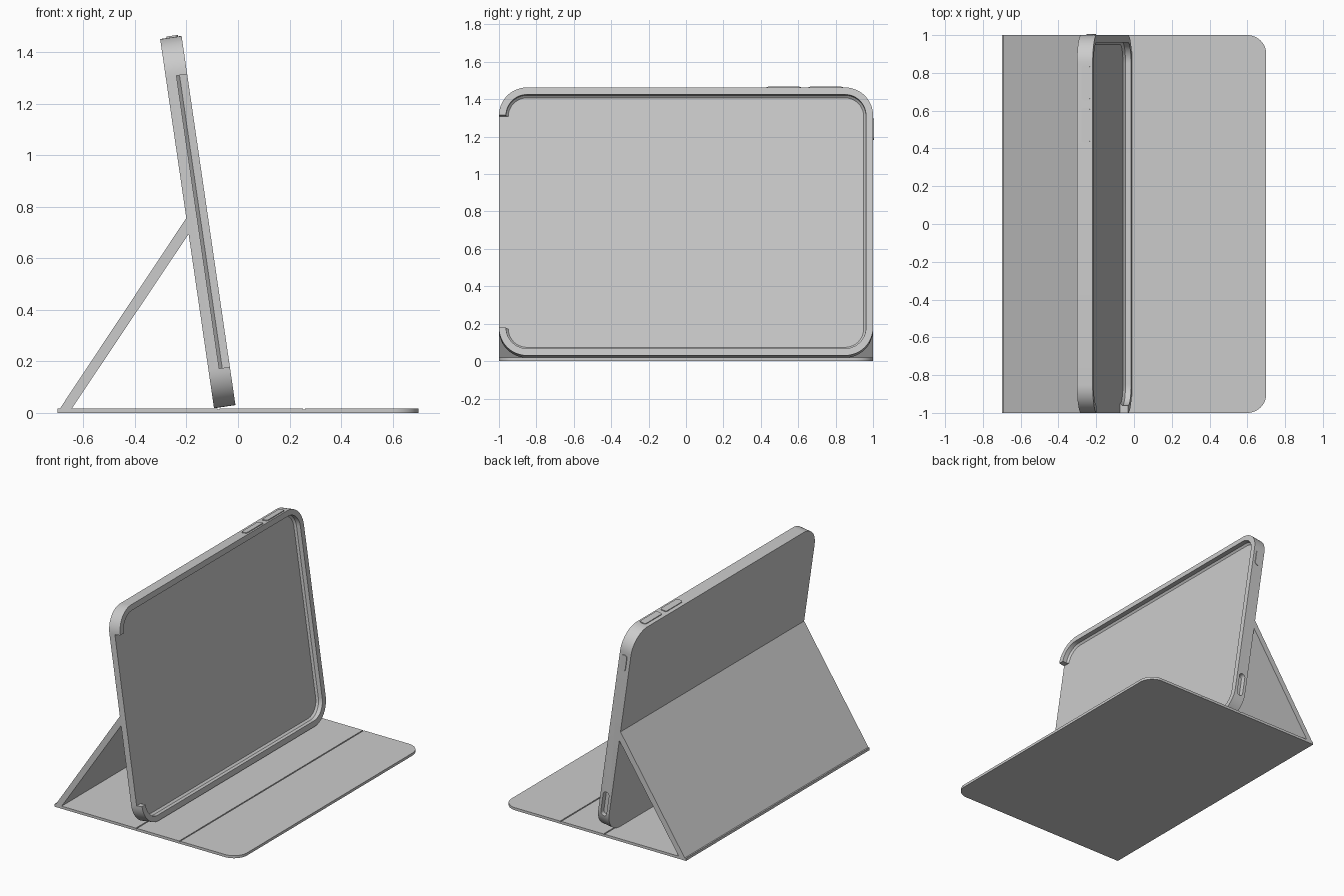
import bpy, bmesh, math
from mathutils import Matrix, Vector

if "Cube" in bpy.data.objects:
    bpy.data.objects.remove(bpy.data.objects["Cube"])

TILT = math.radians(8.3)
H, T, PLATE = 1.448, 0.084, 0.042          # case height, depth, back plate thickness
O = Vector((-0.093, 0, 0.018))             # back bottom edge of the case
Y = Vector((0, 1, 0))
U = Vector((-math.sin(TILT), 0, math.cos(TILT)))
N = Vector((math.cos(TILT), 0, math.sin(TILT)))


def frame(a, b, c, origin=O):
    m = Matrix((a, b, c)).transposed().to_4x4()
    m.translation = origin
    return m


def rounded(x0, x1, y0, y1, radii, seg=12):
    """Counter-clockwise rectangle; radii from lower left round to upper left."""
    if not isinstance(radii, tuple):
        radii = (radii,) * 4
    pts = []
    corners = ((x0, y0, 1, 1), (x1, y0, -1, 1), (x1, y1, -1, -1), (x0, y1, 1, -1))
    for i, (x, y, sx, sy) in enumerate(corners):
        r = radii[i]
        if r == 0:
            pts.append((x, y))
            continue
        for k in range(seg + 1):
            a = math.pi + (i + k / seg) * math.pi / 2
            pts.append((x + sx * r + r * math.cos(a), y + sy * r + r * math.sin(a)))
    return pts


def loft(name, levels, matrix):
    """Closed solid through outlines at rising heights."""
    bm = bmesh.new()
    rings = [[bm.verts.new(matrix @ Vector((x, y, h))) for x, y in pts] for h, pts in levels]
    n = len(rings[0])
    for lo, hi in zip(rings, rings[1:]):
        for i in range(n):
            bm.faces.new((lo[i], lo[(i + 1) % n], hi[(i + 1) % n], hi[i]))
    bm.faces.new(rings[0][::-1])
    bm.faces.new(rings[-1])
    bmesh.ops.recalc_face_normals(bm, faces=bm.faces)
    me = bpy.data.meshes.new(name)
    bm.to_mesh(me)
    bm.free()
    ob = bpy.data.objects.new(name, me)
    bpy.context.collection.objects.link(ob)
    return ob


def activate(ob):
    bpy.ops.object.select_all(action='DESELECT')
    ob.select_set(True)
    bpy.context.view_layer.objects.active = ob


def cut(ob, cutter):
    cutter.hide_render = True
    mod = ob.modifiers.new("cut", 'BOOLEAN')
    mod.operation, mod.solver, mod.object = 'DIFFERENCE', 'EXACT', cutter
    activate(ob)
    bpy.ops.object.modifier_apply(modifier=mod.name)
    bpy.data.objects.remove(cutter)


face = frame(Y, U, N)       # looking at the screen side
top = frame(N, Y, U)        # looking down on the top edge
side = frame(U, N, Y)       # looking at the +y edge
world = Matrix.Identity(4)

# Tray-shaped case with one open side
case = loft("case_tray", [(h, rounded(-1, 1, 0, H, 0.15)) for h in (0, T)], face)
cut(case, loft("cavity_cutter", [
    (PLATE, rounded(-0.95, 0.95, 0.05, H - 0.05, 0.10)),
    (PLATE + 0.012, rounded(-0.962, 0.962, 0.038, H - 0.038, 0.112)),
    (T + 0.05, rounded(-0.962, 0.962, 0.038, H - 0.038, 0.112))], face))
cut(case, loft("open_side_cutter", [
    (h, rounded(-1.1, -0.9, 0.15, 1.298, 0)) for h in (PLATE, T + 0.05)], face))
cut(case, loft("port_cutter", [
    (h, rounded(0.12, 0.29, 0.02, 0.064, 0.021)) for h in (0.965, 1.1)], side))

# Raised buttons on the top and side edges
for name, y0, y1 in (("button_inner", 0.43, 0.615), ("button_outer", 0.655, 0.84)):
    loft(name, [(H - 0.01, rounded(0.025, 0.07, y0, y1, 0.012, 5)),
                (H + 0.006, rounded(0.025, 0.07, y0, y1, 0.012, 5))], top)
loft("button_side", [(h, rounded(1.17, 1.285, 0.025, 0.065, 0.018, 6))
                     for h in (0.97, 1.005)], side)

# Flat cover with folding grooves
cover = loft("cover_base", [(h, rounded(-0.70, 0.70, -1, 1, (0, 0.1, 0.1, 0)))
                            for h in (0, 0.018)], world)
for x in (-0.075, 0.256):
    cut(cover, loft("groove_cutter", [(h, rounded(x - 0.004, x + 0.004, -1.1, 1.1, 0))
                                      for h in (0.013, 0.05)], world))

# Sloping rear support flap
flap = [(-0.691, 0.017), (-0.645, 0.017), (-0.191, 0.695), (-0.200, 0.757)]
loft("support_flap", [(h, [(z, x) for x, z in flap]) for h in (-1, 1)],
     frame(Vector((0, 0, 1)), Vector((1, 0, 0)), Y, Vector()))

for ob in list(bpy.context.collection.objects):
    activate(ob)
    bpy.ops.object.shade_smooth_by_angle(angle=math.radians(30))
